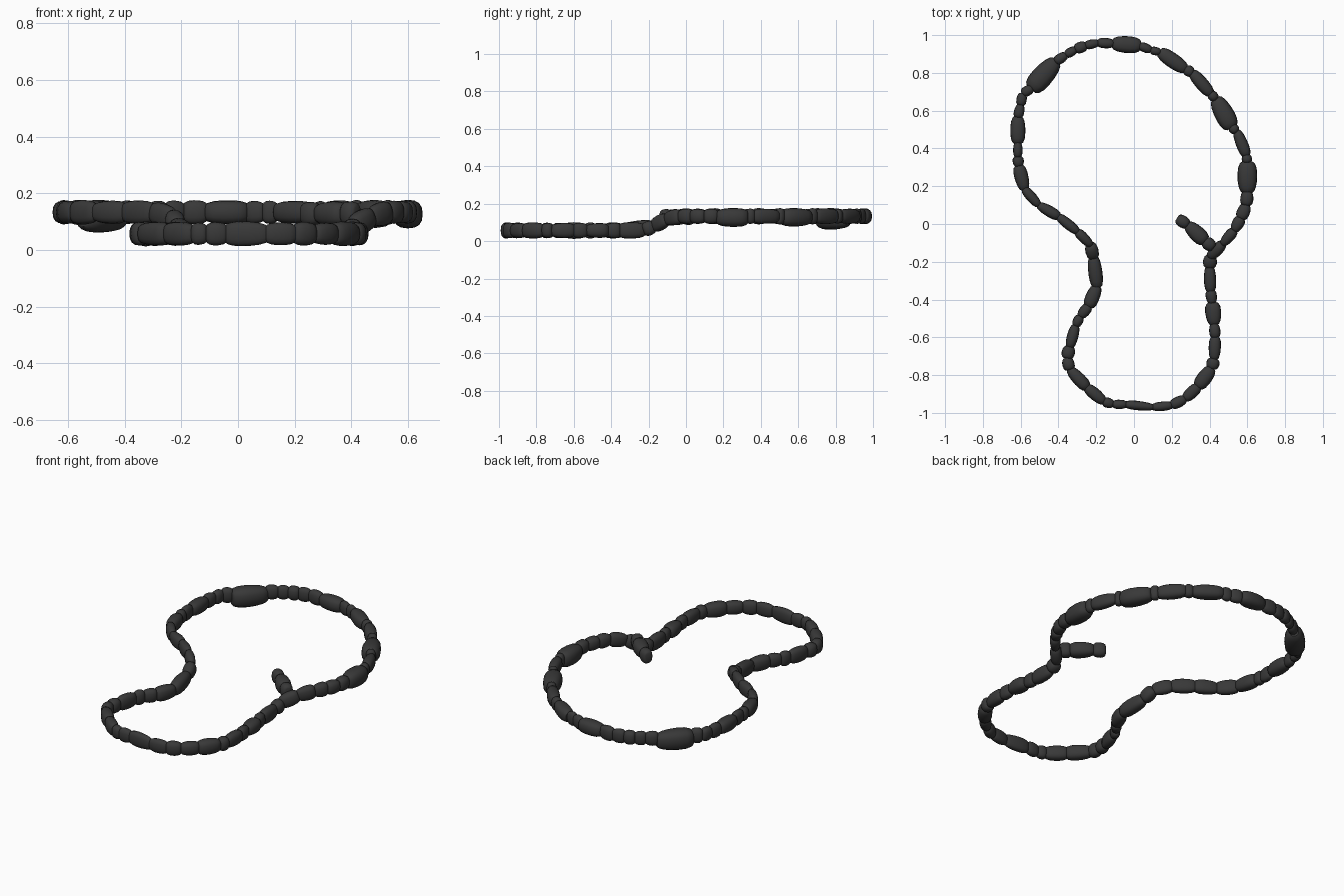
import bpy, bmesh, math, random
from mathutils import Vector, Matrix

if "Cube" in bpy.data.objects:
    bpy.data.objects.remove(bpy.data.objects["Cube"])

random.seed(4)

stone = bpy.data.materials.new("dark stone")
stone.diffuse_color = (0.04, 0.04, 0.04, 1)
stone.use_nodes = True
stone.node_tree.nodes["Principled BSDF"].inputs["Base Color"].default_value = stone.diffuse_color

# Each strand: joint x, joint y, width of the bead that starts there
UPPER = [(-.23, -.11, .055), (-.30, -.04, .055), (-.40, .04, .06), (-.505, .10, .055),
         (-.58, .185, .075), (-.61, .305, .06), (-.615, .355, .05), (-.615, .43, .08),
         (-.615, .565, .055), (-.60, .63, .055), (-.59, .69, .055), (-.54, .72, .115),
         (-.415, .86, .055), (-.36, .895, .05), (-.31, .925, .06), (-.255, .945, .05),
         (-.19, .96, .055), (-.11, .955, .09), (.03, .945, .05), (.09, .92, .045),
         (.14, .91, .08), (.27, .82, .06), (.31, .80, .07), (.405, .69, .055),
         (.435, .66, .105), (.515, .515, .055), (.545, .49, .065), (.595, .365, .055),
         (.60, .325, .105), (.60, .17, .07), (.595, .10, .07), (.565, .03, .065),
         (.53, -.035, .06), (.47, -.105, .065), (.405, -.17, 0)]
LOWER = [(.405, -.17, .075), (.40, -.225, .065), (.405, -.355, .06), (.415, -.42, .085),
         (.425, -.53, .06), (.43, -.60, .065), (.425, -.715, .07), (.41, -.765, .08),
         (.34, -.86, .065), (.27, -.925, .06), (.20, -.96, .05), (.10, -.97, .05),
         (-.04, -.955, .05), (-.11, -.955, .055), (-.16, -.94, .065), (-.25, -.865, .07),
         (-.34, -.77, .065), (-.355, -.71, .07), (-.34, -.65, .06), (-.31, -.54, .055),
         (-.285, -.49, .06), (-.24, -.435, .075), (-.195, -.33, .075), (-.215, -.175, .07),
         (-.23, -.11, 0)]
TAIL = [(.42, -.125, .07), (.375, -.09, .085), (.285, -.005, .065), (.23, .03, 0)]

# Bead outline: position along the bead, share of full radius
PROFILE = [(-1, .48), (-.9, .72), (-.6, .92), (-.15, 1), (.3, .98), (.65, .88), (.9, .7), (1, .48)]
SIDES = 16


def path_height(y):
    """The lower loop rests near the ground, the upper loop is lifted."""
    t = min(1, max(0, (y + .24) / .19))
    return .057 + .076 * t * t * (3 - 2 * t)


def squarish(v):
    return math.copysign(abs(v) ** .8, v)


def add_bead(bm, a, b, width):
    height = .083 + max(0, width - .09) * 1.4 + random.uniform(-.005, .006)
    along = (b - a).normalized()
    side = Vector((0, 0, 1)).cross(along).normalized()
    up = along.cross(side)
    centre = (a + b) / 2 - Vector((0, 0, max(0, height - .088) / 2))
    half = (b - a).length * .54
    flip = random.choice((-1, 1))
    skew = random.uniform(0, .12)
    rings = []
    for t, r in PROFILE:
        k = r * (1 - skew * t * flip) / (1 + skew * .2)
        rings.append([bm.verts.new(
            centre + along * t * half
            + side * squarish(math.cos(i * math.tau / SIDES)) * k * width / 2
            + up * squarish(math.sin(i * math.tau / SIDES)) * (.25 + .75 * k) * height / 2)
            for i in range(SIDES)])
    for lo, hi in zip(rings, rings[1:]):
        for i in range(SIDES):
            j = (i + 1) % SIDES
            bm.faces.new((lo[i], lo[j], hi[j], hi[i]))
    bm.faces.new(rings[0][::-1])
    bm.faces.new(rings[-1])


def strand(name, joints, level=None):
    bm = bmesh.new()
    pts = [Vector((x, y, level or path_height(y))) for x, y, w in joints]
    for a, b, joint in zip(pts, pts[1:], joints):
        add_bead(bm, a, b, joint[2])
    bmesh.ops.recalc_face_normals(bm, faces=bm.faces)
    mesh = bpy.data.meshes.new(name)
    bm.to_mesh(mesh)
    bm.free()
    mesh.materials.append(stone)
    obj = bpy.data.objects.new(name, mesh)
    bpy.context.collection.objects.link(obj)
    bpy.context.view_layer.objects.active = obj
    obj.select_set(True)
    bpy.ops.object.shade_smooth_by_angle(angle=math.radians(40))
    obj.select_set(False)


strand("upper_beads", UPPER)
strand("lower_beads", LOWER)
strand("tail_beads", TAIL, .128)
